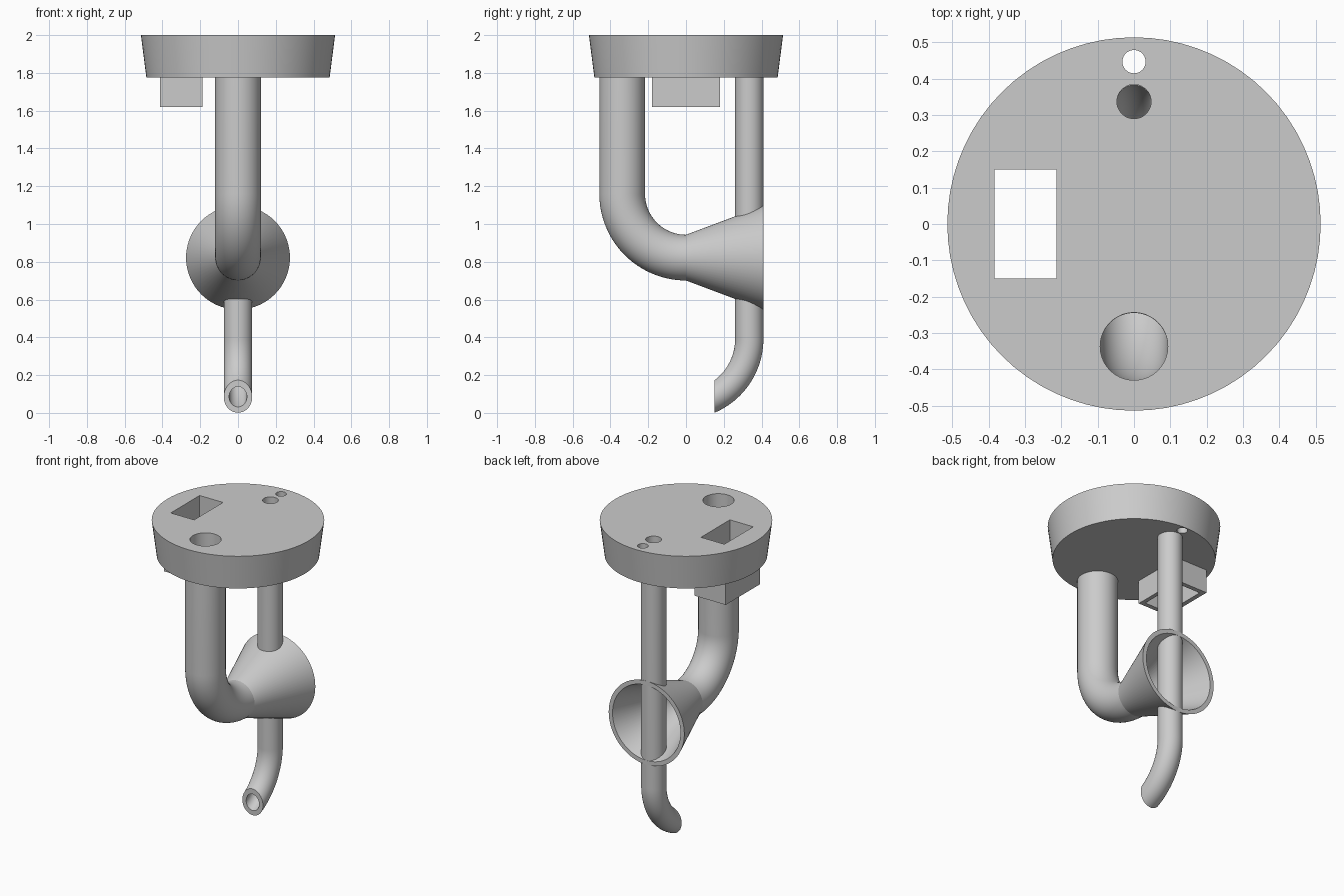
import bpy
import bmesh
from math import cos, sin, pi, acos, radians

cube = bpy.data.objects.get("Cube")
if cube:
    bpy.data.objects.remove(cube, do_unlink=True)

SEG = 72      # sides of round parts
STEPS = 24    # rings along a bend
DISC_BASE = 1.775

grey = bpy.data.materials.new("plain_grey")
grey.use_nodes = True
grey.diffuse_color = (0.6, 0.6, 0.6, 1)
grey.node_tree.nodes["Principled BSDF"].inputs["Base Color"].default_value = grey.diffuse_color


def make_object(name, bm):
    bmesh.ops.recalc_face_normals(bm, faces=bm.faces)
    mesh = bpy.data.meshes.new(name)
    bm.to_mesh(mesh)
    bm.free()
    mesh.materials.append(grey)
    obj = bpy.data.objects.new(name, mesh)
    bpy.context.collection.objects.link(obj)
    return obj


def select_only(obj):
    bpy.ops.object.select_all(action="DESELECT")
    obj.select_set(True)
    bpy.context.view_layer.objects.active = obj


def smooth(obj):
    select_only(obj)
    bpy.ops.object.shade_smooth_by_angle(angle=radians(15))


def frustum(name, x, y, z0, z1, r0, r1):
    bm = bmesh.new()
    bmesh.ops.create_cone(bm, cap_ends=True, segments=SEG, radius1=r0, radius2=r1, depth=z1 - z0)
    bmesh.ops.translate(bm, verts=bm.verts, vec=(x, y, (z0 + z1) / 2))
    return make_object(name, bm)


def box(name, x0, x1, y0, y1, z0, z1):
    bm = bmesh.new()
    bmesh.ops.create_cube(bm, size=1)
    bmesh.ops.scale(bm, verts=bm.verts, vec=(x1 - x0, y1 - y0, z1 - z0))
    bmesh.ops.translate(bm, verts=bm.verts, vec=((x0 + x1) / 2, (y0 + y1) / 2, (z0 + z1) / 2))
    return make_object(name, bm)


def cut(obj, cutter):
    cutter.hide_render = True
    mod = obj.modifiers.new("cut", "BOOLEAN")
    mod.operation = "DIFFERENCE"
    mod.solver = "EXACT"
    mod.object = cutter
    select_only(obj)
    bpy.ops.object.modifier_apply(modifier=mod.name)
    bpy.data.objects.remove(cutter, do_unlink=True)


def bent_wall(radius, bend, side, yc, zc, end_y=None, flare=None):
    """Rings of one pipe wall: straight drop, bend, then an optional flare (y, radius)."""
    def ring(t, r, lift=0, push=0):
        points = []
        for i in range(SEG):
            a = 2 * pi * i / SEG
            rho = bend + r * cos(a)
            stop = pi / 2 if end_y is None else acos((end_y - yc) / rho)
            points.append((r * sin(a), yc + side * rho * cos(t * stop) + push,
                           zc - rho * sin(t * stop) + lift))
        return points
    rings = [ring(0, radius, lift=DISC_BASE - zc)]
    rings += [ring(k / STEPS, radius) for k in range(STEPS + 1)]
    if flare:
        rings.append(ring(1, flare[1], push=flare[0]))
    return rings


def pipe(name, outer, inner):
    """Join an outer and an inner wall into one closed hollow solid."""
    bm = bmesh.new()
    rings = [[bm.verts.new(p) for p in r] for r in outer + inner[::-1]]
    for k, low in enumerate(rings):
        high = rings[(k + 1) % len(rings)]
        for i in range(SEG):
            j = (i + 1) % SEG
            bm.faces.new((low[i], low[j], high[j], high[i]))
    return make_object(name, bm)


# Tapered disc with its four openings
disc = frustum("top_disc", 0, 0, DISC_BASE, 2, 0.485, 0.514)
for y, r in ((-0.337, 0.093), (0.337, 0.047), (0.447, 0.032)):
    cut(disc, frustum("hole_cutter", 0, y, 1.6, 2.2, r, r))
cut(disc, box("slot_cutter", -0.384, -0.214, -0.15, 0.15, 1.6, 2.2))
smooth(disc)

# Open rectangular sleeve under the slot
sleeve = box("slot_sleeve", -0.414, -0.187, -0.179, 0.179, 1.62, DISC_BASE)
cut(sleeve, box("sleeve_cutter", -0.384, -0.214, -0.15, 0.15, 1.5, 1.9))

# Wide pipe that bends backward and opens into a horn
big = dict(bend=0.338, side=-1, yc=0, zc=1.16)
horn = pipe("horn_pipe",
            bent_wall(0.121, flare=(0.41, 0.275), **big),
            bent_wall(0.093, flare=(0.41, 0.247), **big))
cut(horn, frustum("bore_cutter", 0, 0.335, 0.3, 1.4, 0.06, 0.06))
smooth(horn)

# Narrow pipe through the horn, curving forward to an upright cut end
thin = dict(bend=0.35, side=1, yc=-0.015, zc=0.392, end_y=0.152)
smooth(pipe("narrow_pipe", bent_wall(0.075, **thin), bent_wall(0.047, **thin)))
